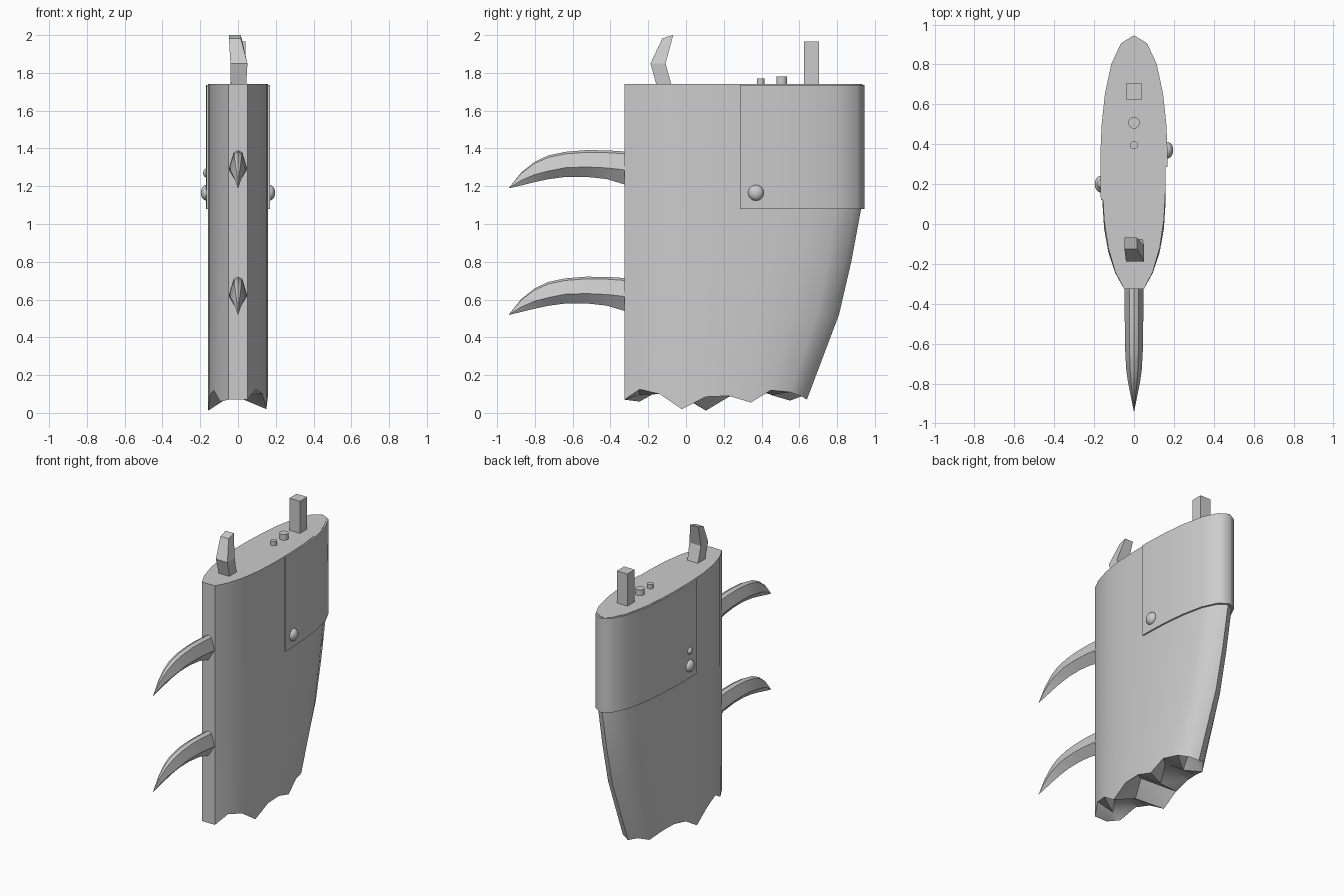
import bpy, bmesh, math
from mathutils import Vector

if "Cube" in bpy.data.objects:
    bpy.data.objects.remove(bpy.data.objects["Cube"])

# half outline of the blade-shaped body: (y, half width)
OUT = [(-.326, .05), (-.24, .094), (-.12, .129), (.02, .15), (.18, .158), (.34, .158),
       (.5, .151), (.65, .135), (.8, .103), (.9, .056), (.935, 0)]
N = len(OUT) - 1


def make(name, verts, faces, angle=None):
    me = bpy.data.meshes.new(name)
    bm = bmesh.new()
    vs = [bm.verts.new(v) for v in verts]
    for f in faces:
        bm.faces.new([vs[i] for i in f])
    bmesh.ops.recalc_face_normals(bm, faces=bm.faces)
    bm.to_mesh(me)
    bm.free()
    ob = bpy.data.objects.new(name, me)
    bpy.context.collection.objects.link(ob)
    if angle:
        smooth(ob, angle)
    return ob


def smooth(ob, angle):
    bpy.ops.object.select_all(action='DESELECT')
    ob.select_set(True)
    bpy.context.view_layer.objects.active = ob
    bpy.ops.object.shade_smooth_by_angle(angle=math.radians(angle))


def bridge(rings):
    n = len(rings[0])
    verts = [v for r in rings for v in r]
    faces = [(k * n + i, k * n + (i + 1) % n, (k + 1) * n + (i + 1) % n, (k + 1) * n + i)
             for k in range(len(rings) - 1) for i in range(n)]
    return verts, faces


def loft(name, rings, angle=None):
    verts, faces = bridge(rings)
    n = len(rings[0])
    faces += [tuple(range(n)), tuple(range(len(verts) - n, len(verts)))]
    return make(name, verts, faces, angle)


def loop(shift, zr, zl):
    # full outline, nose pulled back by shift, individual heights right and left
    pts = []
    for i, (y, x) in enumerate(OUT):
        t = (y + .326) / 1.261
        pts.append((x, y - shift * t ** 1.5, zr[i]))
    left = [(-p[0], p[1], zl[i]) for i, p in enumerate(pts)]
    return pts + left[N - 1::-1]


# body with broken lower rim
ZR = [.07, .125, .10, .02, .085, .09, .055, .12, .11, .085, .07]
ZL = [.07, .06, .12, .09, .012, .085, .11, .10, .065, .09, .07]
flat = lambda z: [z] * (N + 1)
rings = [loop(s, flat(z), flat(z)) for z, s in
         [(1.74, 0), (1.08, .008), (.8, .06), (.52, .125)]] + [loop(.295, ZR, ZL)]
verts, faces = bridge(rings)
faces.append(tuple(range(2 * N + 1)))
b = len(verts) - (2 * N + 1)
R = [b + i for i in range(N + 1)]
L = [b + (2 * N - i if i < N else N) for i in range(N + 1)]
S = [None]
for i in range(1, N):
    S.append(len(verts))
    verts.append((.03 * (-1) ** i * (1 if i < 8 else .3), verts[R[i]][1],
                  .13 + .035 * (-1) ** i))
faces.append((R[0], L[0], S[1]))
for side in (R, L):
    faces.append((side[0], side[1], S[1]))
    faces.append((side[N - 1], side[N], S[N - 1]))
    for i in range(1, N - 1):
        faces.append((side[i], side[i + 1], S[i]))
        faces.append((side[i + 1], S[i + 1], S[i]))
make("body", verts, faces, 38)


# wrap-around cover plate over the rear edge
def half_width(y):
    for (y0, x0), (y1, x1) in zip(OUT, OUT[1:]):
        if y0 <= y <= y1:
            return x0 + (x1 - x0) * (y - y0) / (y1 - y0)


right = [Vector((half_width(.285), .285))] + [Vector((x, y)) for y, x in OUT if y > .3]
left = [Vector((-x, y)) for y, x in OUT if .15 < y < .93][::-1] + [Vector((-half_width(.12), .12))]
path = right + left
sections = []
for i, p in enumerate(path):
    d = (path[min(i + 1, len(path) - 1)] - path[max(i - 1, 0)]).normalized()
    nrm = Vector((d.y, -d.x))
    o, q = p + nrm * .011, p - nrm * .006
    sections.append([(o.x, o.y, 1.08), (o.x, o.y, 1.737), (q.x, q.y, 1.737), (q.x, q.y, 1.08)])
loft("cover_plate", sections, 70)

# curved hooks on the front: y, top, widest height, bottom, half width
HOOK = [(-.31, 1.383, 1.285, 1.205, .047), (-.42, 1.39, 1.297, 1.238, .047),
        (-.53, 1.391, 1.302, 1.25, .046), (-.64, 1.382, 1.298, 1.249, .044),
        (-.73, 1.363, 1.28, 1.237, .039), (-.8, 1.33, 1.262, 1.222, .029),
        (-.87, 1.275, 1.232, 1.205, .015), (-.938, 1.191, 1.19, 1.189, .001)]
for name, dz in (("upper_hook", 0), ("lower_hook", -.67)):
    loft(name, [[(0, y, t + dz), (w * .5, y, t - (t - m) * .13 + dz), (w, y, m + dz),
                 (0, y, lo + dz), (-w, y, m + dz), (-w * .5, y, t - (t - m) * .13 + dz)]
                for y, t, m, lo, w in HOOK], 30)


# bent prong and straight post on the top face
def quad(x0, x1, y0, y1, z0, z1):
    return [(x0, y0, z0), (x1, y0, z0), (x1, y1, z1), (x0, y1, z1)]


loft("bent_prong", [quad(-.038, .043, -.155, -.075, 1.73, 1.73),
                    quad(-.04, .05, -.188, -.108, 1.85, 1.85),
                    quad(-.048, .015, -.125, -.068, 1.983, 2.0)])
loft("top_post", [quad(-.041, .041, .625, .705, z, z) for z in (1.73, 1.965)])

# small round pegs on the top face
for name, y, r, top in (("large_peg", .507, .029, 1.78), ("small_peg", .395, .02, 1.77)):
    bpy.ops.mesh.primitive_cylinder_add(vertices=24, radius=r, depth=top - 1.73,
                                        location=(0, y, (top + 1.73) / 2))
    bpy.context.object.name = name
    smooth(bpy.context.object, 30)

# domed rivets on the sides
for name, x, y, z, r, h in (("right_rivet", .165, .37, 1.165, .042, .032),
                            ("left_rivet", -.165, .2, 1.165, .042, .032),
                            ("left_small_rivet", -.165, .2, 1.27, .024, .02)):
    bpy.ops.mesh.primitive_uv_sphere_add(segments=24, ring_count=12, radius=1, location=(x, y, z))
    ob = bpy.context.object
    ob.name = name
    ob.scale = (h, r, r)
    smooth(ob, 40)
